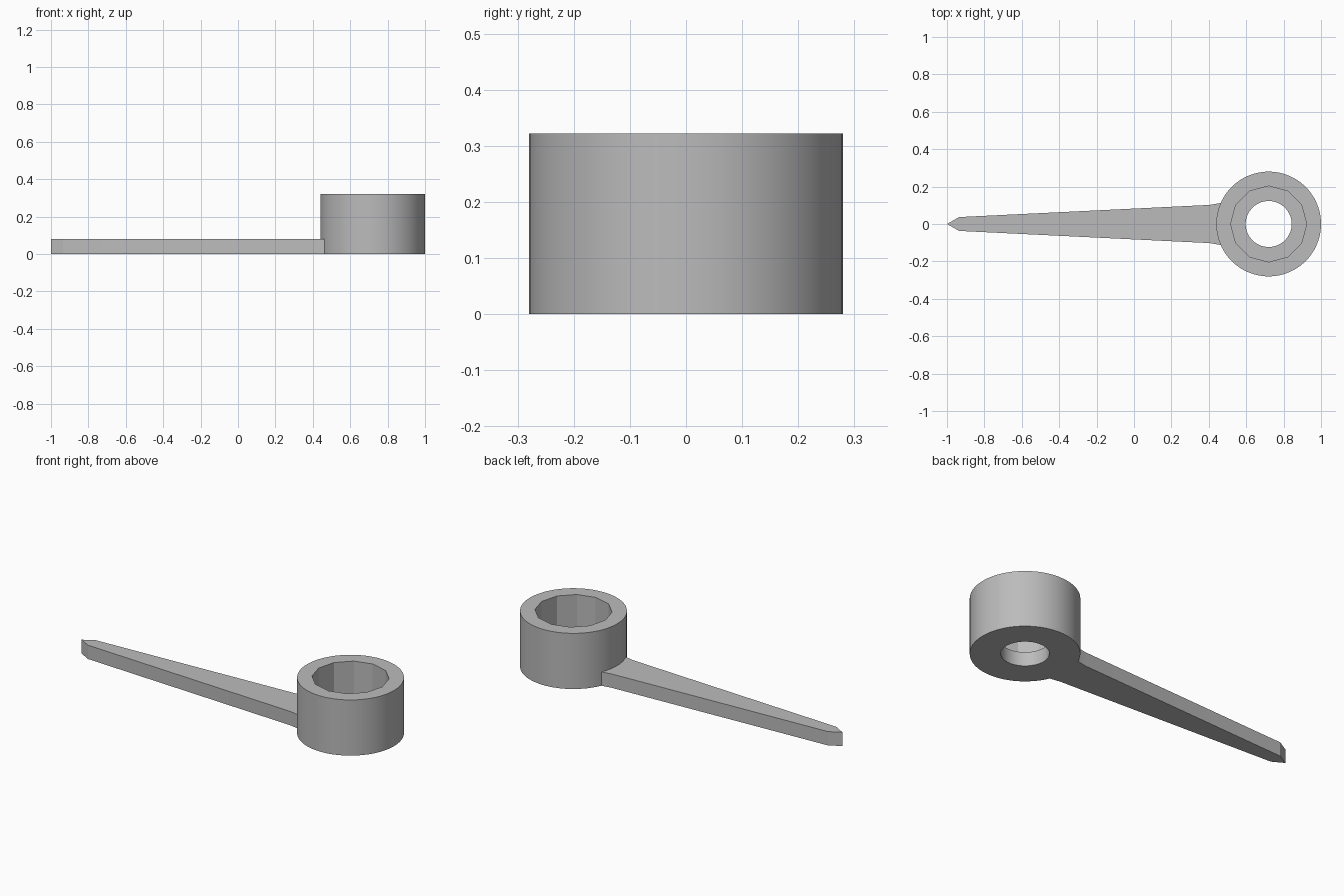
import bpy, bmesh, math
from mathutils import Matrix

if "Cube" in bpy.data.objects:
    bpy.data.objects.remove(bpy.data.objects["Cube"], do_unlink=True)

HUB_X, HUB_R, HUB_H = 0.72, 0.28, 0.322
ARM_H = 0.08

grey = bpy.data.materials.new("plain grey")
grey.use_nodes = True
colour = (0.5, 0.5, 0.5, 1)
grey.diffuse_color = colour
grey.node_tree.nodes["Principled BSDF"].inputs["Base Color"].default_value = colour


def make_object(name, bm):
    bmesh.ops.recalc_face_normals(bm, faces=bm.faces)
    mesh = bpy.data.meshes.new(name)
    bm.to_mesh(mesh)
    bm.free()
    mesh.materials.append(grey)
    obj = bpy.data.objects.new(name, mesh)
    bpy.context.collection.objects.link(obj)
    return obj


def cylinder(name, radius, sides, bottom, top):
    bm = bmesh.new()
    bmesh.ops.create_cone(
        bm, cap_ends=True, segments=sides, radius1=radius, radius2=radius,
        depth=top - bottom,
        matrix=Matrix.Translation((HUB_X, 0, (bottom + top) / 2)))
    return make_object(name, bm)


def combine(target, other, operation):
    mod = target.modifiers.new(operation.title(), 'BOOLEAN')
    mod.operation = operation
    mod.solver = 'EXACT'
    mod.object = other
    bpy.context.view_layer.objects.active = target
    bpy.ops.object.modifier_apply(modifier=mod.name)
    bpy.data.objects.remove(other, do_unlink=True)


# Round hub
body = cylinder("pointer_lever", HUB_R, 96, 0, HUB_H)

# Tapered arm with a pointed tip, mirrored about its centre line
half = [(-0.935, 0.037), (0.404, 0.102), (0.48, 0.115)]
outline = [(-1, 0)] + half + [(x, -y) for x, y in reversed(half)]
bm = bmesh.new()
base = bm.faces.new([bm.verts.new((x, y, 0)) for x, y in outline])
extruded = bmesh.ops.extrude_face_region(bm, geom=[base], use_keep_orig=True)
bmesh.ops.translate(bm, vec=(0, 0, ARM_H), verts=[
    v for v in extruded["geom"] if isinstance(v, bmesh.types.BMVert)])
arm = make_object("arm", bm)
combine(body, arm, 'UNION')

# Twelve-sided socket above a floor with a round through hole
combine(body, cylinder("socket_cutter", 0.203, 12, ARM_H, 0.5), 'DIFFERENCE')
combine(body, cylinder("hole_cutter", 0.123, 64, -0.1, 0.2), 'DIFFERENCE')

# Smooth round walls, flat socket sides
bpy.ops.object.select_all(action='DESELECT')
body.select_set(True)
bpy.context.view_layer.objects.active = body
bpy.ops.object.shade_smooth_by_angle(angle=math.radians(15))
